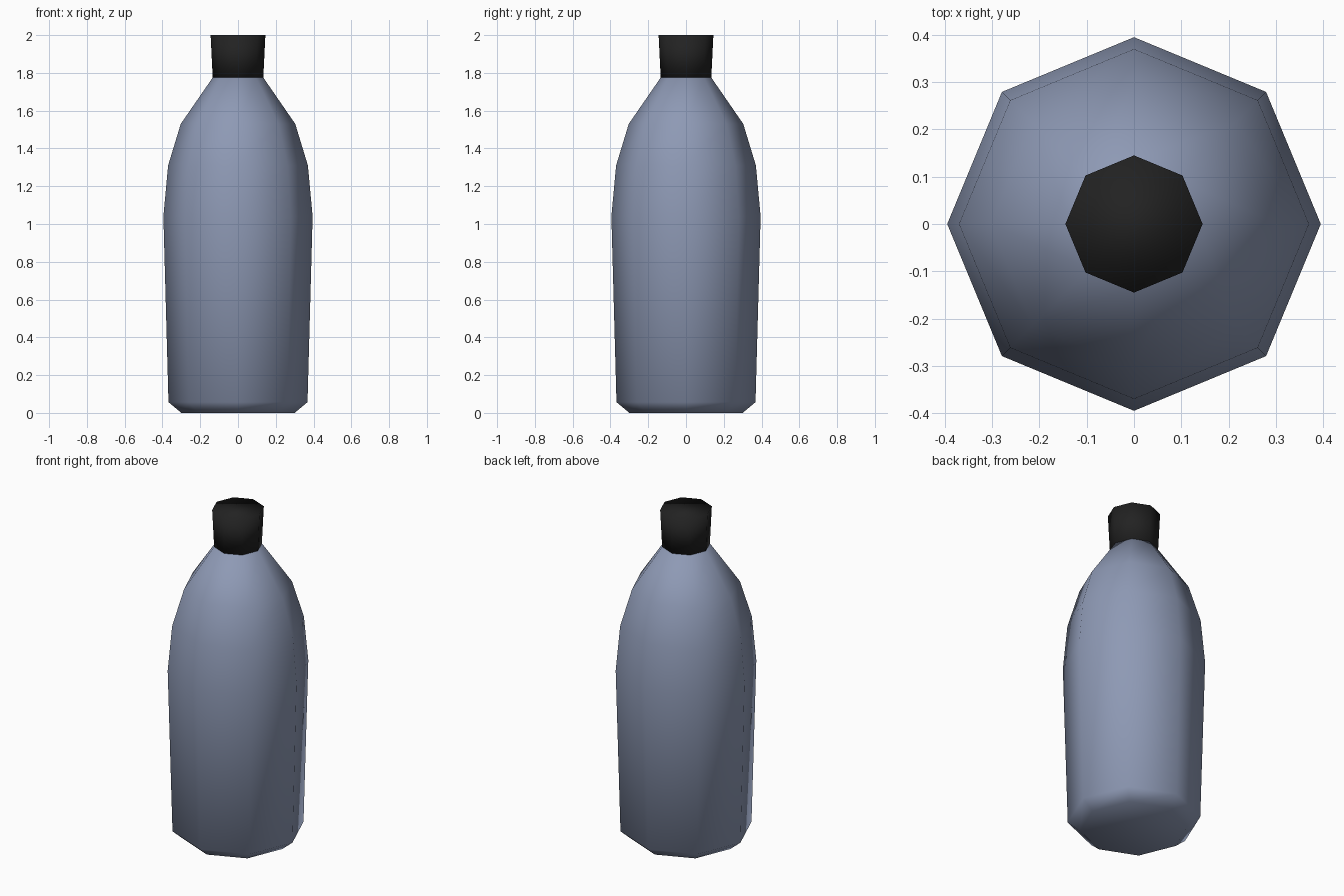
import bpy, bmesh, math

if "Cube" in bpy.data.objects:
    bpy.data.objects.remove(bpy.data.objects["Cube"])

SIDES = 8


def material(name, color):
    m = bpy.data.materials.new(name)
    m.diffuse_color = (*color, 1)
    m.use_nodes = True
    m.node_tree.nodes["Principled BSDF"].inputs["Base Color"].default_value = m.diffuse_color
    return m


def lathe(name, profile, mat):
    """Closed eight-sided solid from (radius, height) rings."""
    bm = bmesh.new()
    rings = []
    for r, z in profile:
        rings.append([bm.verts.new((r * math.cos(i * math.tau / SIDES),
                                    r * math.sin(i * math.tau / SIDES), z))
                      for i in range(SIDES)])
    for a, b in zip(rings, rings[1:]):
        for i in range(SIDES):
            j = (i + 1) % SIDES
            bm.faces.new((a[i], a[j], b[j], b[i]))
    bm.faces.new(rings[0][::-1])
    bm.faces.new(rings[-1])
    for f in bm.faces:
        f.smooth = True
    mesh = bpy.data.meshes.new(name)
    bm.to_mesh(mesh)
    bm.free()
    mesh.materials.append(mat)
    obj = bpy.data.objects.new(name, mesh)
    bpy.context.collection.objects.link(obj)
    return obj


blue_grey = material("blue grey", (0.27, 0.32, 0.46))
black = material("black", (0.016, 0.016, 0.016))

# Bottle body: chamfered foot, slight outward taper, rounded shoulder
lathe("bottle_body", [(0.30, 0.0), (0.368, 0.057), (0.395, 1.04),
                      (0.37, 1.31), (0.303, 1.53), (0.134, 1.775)], blue_grey)

# Cap: flares slightly towards the top
lathe("cap", [(0.134, 1.775), (0.145, 2.0)], black)
